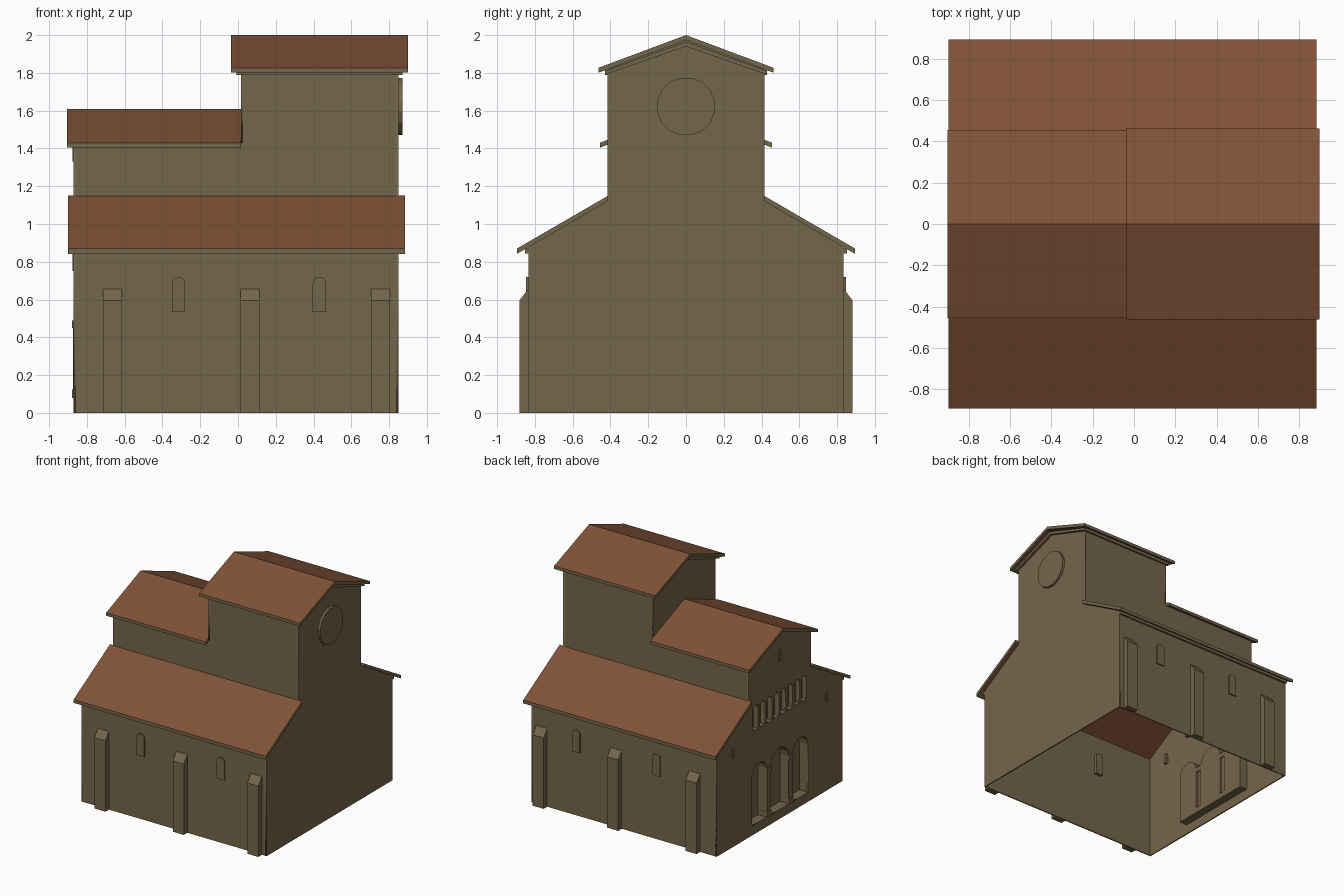
import bpy, bmesh, math

if "Cube" in bpy.data.objects:
    bpy.data.objects.remove(bpy.data.objects["Cube"])

def material(name, col):
    m = bpy.data.materials.new(name)
    m.diffuse_color = (*col, 1)
    m.use_nodes = True
    m.node_tree.nodes["Principled BSDF"].inputs["Base Color"].default_value = m.diffuse_color
    return m

STONE = material("tan stone", (0.175, 0.133, 0.069))
TILE = material("red roof tile", (0.216, 0.084, 0.037))

def place(axis, u, v, d):
    return (d, u, v) if axis == 'x' else (u, d, v)

def finish(name, bm):
    me = bpy.data.meshes.new(name)
    bm.to_mesh(me)
    bm.free()
    me.materials.append(STONE)
    me.materials.append(TILE)
    ob = bpy.data.objects.new(name, me)
    bpy.context.collection.objects.link(ob)
    return ob

def prism(name, pts, axis, a, b, open_at_a=False):
    """Extrude a profile along an axis; open_at_a leaves an inward-facing niche."""
    bm = bmesh.new()
    lo = [bm.verts.new(place(axis, u, v, a)) for u, v in pts]
    hi = [bm.verts.new(place(axis, u, v, b)) for u, v in pts]
    cap = bm.faces.new(lo)
    bm.faces.new(hi)
    n = len(pts)
    for i in range(n):
        j = (i + 1) % n
        bm.faces.new((lo[i], lo[j], hi[j], hi[i]))
    bmesh.ops.recalc_face_normals(bm, faces=bm.faces)
    if open_at_a:
        bmesh.ops.delete(bm, geom=[cap], context='FACES_ONLY')
        bmesh.ops.reverse_faces(bm, faces=bm.faces)
    return finish(name, bm)

def panel(name, outline, axis, d, holes=()):
    """Thin flat wall with holes, filled from a 2D curve."""
    cu = bpy.data.curves.new(name, 'CURVE')
    cu.dimensions = '2D'
    cu.fill_mode = 'BOTH'
    cu.extrude = 0.005
    for loop in [outline, *holes]:
        s = cu.splines.new('POLY')
        s.points.add(len(loop) - 1)
        for p, (u, v) in zip(s.points, loop):
            p.co = (u, v, 0, 1)
        s.use_cyclic_u = True
    tmp = bpy.data.objects.new(name + "_curve", cu)
    bpy.context.collection.objects.link(tmp)
    dg = bpy.context.evaluated_depsgraph_get()
    me = bpy.data.meshes.new_from_object(tmp.evaluated_get(dg))
    bm = bmesh.new()
    bm.from_mesh(me)
    bpy.data.objects.remove(tmp)
    bpy.data.meshes.remove(me)
    for v in bm.verts:
        v.co = place(axis, v.co.x, v.co.y, d + v.co.z)
    bmesh.ops.remove_doubles(bm, verts=bm.verts, dist=1e-5)
    bmesh.ops.recalc_face_normals(bm, faces=bm.faces)
    for f in bm.faces:
        f.material_index = 0
    return finish(name, bm)

def arch(c, w, z0, z1, n=8):
    r = w / 2
    return [(c - r, z0), (c + r, z0)] + [
        (c + r * math.cos(math.pi * i / n), z1 - r + r * math.sin(math.pi * i / n))
        for i in range(n + 1)]

def rect(u0, u1, v0, v1):
    return [(u0, v0), (u1, v0), (u1, v1), (u0, v1)]

def both(half):
    """Mirror a half profile that runs up to the centre line."""
    return half + [(-u, v) for u, v in reversed(half) if u > 0]

def roof(name, x0, x1, y_in, z_in, y_out, z_out, y_wall, t):
    """Two mirrored slabs: tile on top and inside, stone on edges and eaves."""
    z_wall = z_out - t + (z_in - z_out) * (y_out - y_wall) / (y_out - y_in)
    for side, s in (("front", -1), ("back", 1)):
        pts = [(y_in, z_in), (y_out, z_out), (y_out, z_out - t), (y_wall, z_wall), (y_in, z_in - t)]
        ob = prism(f"{name}_{side}", [(s * u, v) for u, v in pts], 'x', x0, x1)
        for p in ob.data.polygons:
            inside = p.normal.z < -0.3 and abs(p.center.y) < y_wall
            p.material_index = int(p.normal.z > 0.3 or inside)

# entrance facade with three portals and a small arcade
portals = [arch(0.27, 0.20, 0.08, 0.58), arch(0, 0.24, 0.08, 0.60), arch(-0.275, 0.20, 0.08, 0.58)]
arcade = [arch(-0.322 + 0.092 * i, 0.068, 0.87, 1.08, 6) for i in range(8)]
aisle_half = [(0.835, 0), (0.835, 0.885), (0.415, 1.13)]
panel("entrance_wall", both(aisle_half + [(0.415, 1.42), (0, 1.585)]), 'x', -0.865, portals + arcade)
for i, p in enumerate(portals):
    prism(f"portal_niche_{i}", p, 'x', -0.869, -0.79, True)
for i, p in enumerate(arcade):
    prism(f"arcade_niche_{i}", p, 'x', -0.869, -0.83, True)

# portal columns: shaft, base and capital
for i, y in enumerate((0.145, -0.147)):
    prism(f"column_shaft_{i}", rect(y - 0.018, y + 0.018, 0.08, 0.48), 'x', -0.873, -0.80)
    for part, z0, z1 in (("base", 0.08, 0.125), ("capital", 0.45, 0.49)):
        prism(f"column_{part}_{i}", rect(y - 0.027, y + 0.027, z0, z1), 'x', -0.878, -0.79)

# narrow slit windows on the facade
for i, (y, z0, z1) in enumerate(((0.62, 0.75, 0.84), (-0.62, 0.75, 0.84), (0, 1.33, 1.43))):
    prism(f"slit_window_{i}", arch(y, 0.026, z0, z1, 4), 'x', -0.876, -0.84)

# tower gable wall with the round window
panel("tower_end_wall", both(aisle_half + [(0.415, 1.825), (0, 1.98)]), 'x', 0.845)
prism("round_window", [(0.155 * math.cos(math.pi * (i + .5) / 8), 1.622 + 0.155 * math.sin(math.pi * (i + .5) / 8))
                       for i in range(16)], 'x', 0.83, 0.87)
# tower wall above the nave roof
panel("tower_inner_wall", [(-0.415, 1.43), (0, 1.59), (0.415, 1.43), (0.415, 1.825), (0, 1.98), (-0.415, 1.825)],
      'x', 0.02)
# cornice chevrons below the tower roof
for name, a, b in (("outer", 0.85, 0.872), ("inner", -0.008, 0.015)):
    prism(f"tower_cornice_{name}", [(-0.43, 1.79), (0, 1.94), (0.43, 1.79), (0.43, 1.81), (0, 1.965), (-0.43, 1.81)],
          'x', a, b)

# aisle and upper walls, windows and buttresses on both sides
for side, s in (("front", -1), ("back", 1)):
    panel(f"aisle_wall_{side}", rect(-0.869, 0.849, 0, 0.88), 'y', s * 0.83)
    panel(f"upper_wall_{side}", [(-0.869, 1.12), (0.849, 1.12), (0.849, 1.825), (0.016, 1.825),
                                 (0.016, 1.425), (-0.869, 1.425)], 'y', s * 0.41)
    prism(f"aisle_cornice_{side}", rect(s * 0.835, s * 0.852, 0.845, 0.872), 'x', -0.87, 0.85)
    prism(f"tower_eave_cornice_{side}", rect(s * 0.415, s * 0.43, 1.79, 1.815), 'x', 0.015, 0.85)
    for i, x in enumerate((-0.315, 0.43)):
        prism(f"window_{side}_{i}", arch(x, 0.07, 0.535, 0.72), 'y', s * 0.846, s * 0.80)
    for i, x in enumerate((-0.665, 0.063, 0.755)):
        prism(f"buttress_{side}_{i}", [(s * 0.832, 0), (s * 0.882, 0), (s * 0.882, 0.595), (s * 0.832, 0.66)],
              'x', x - 0.051, x + 0.051)

# roofs
roof("aisle_roof", -0.90, 0.885, 0.412, 1.15, 0.895, 0.87, 0.835, 0.028)
roof("nave_roof", -0.905, 0.016, 0, 1.61, 0.455, 1.43, 0.415, 0.026)
roof("tower_roof", -0.038, 0.90, 0, 2.0, 0.463, 1.827, 0.415, 0.026)
